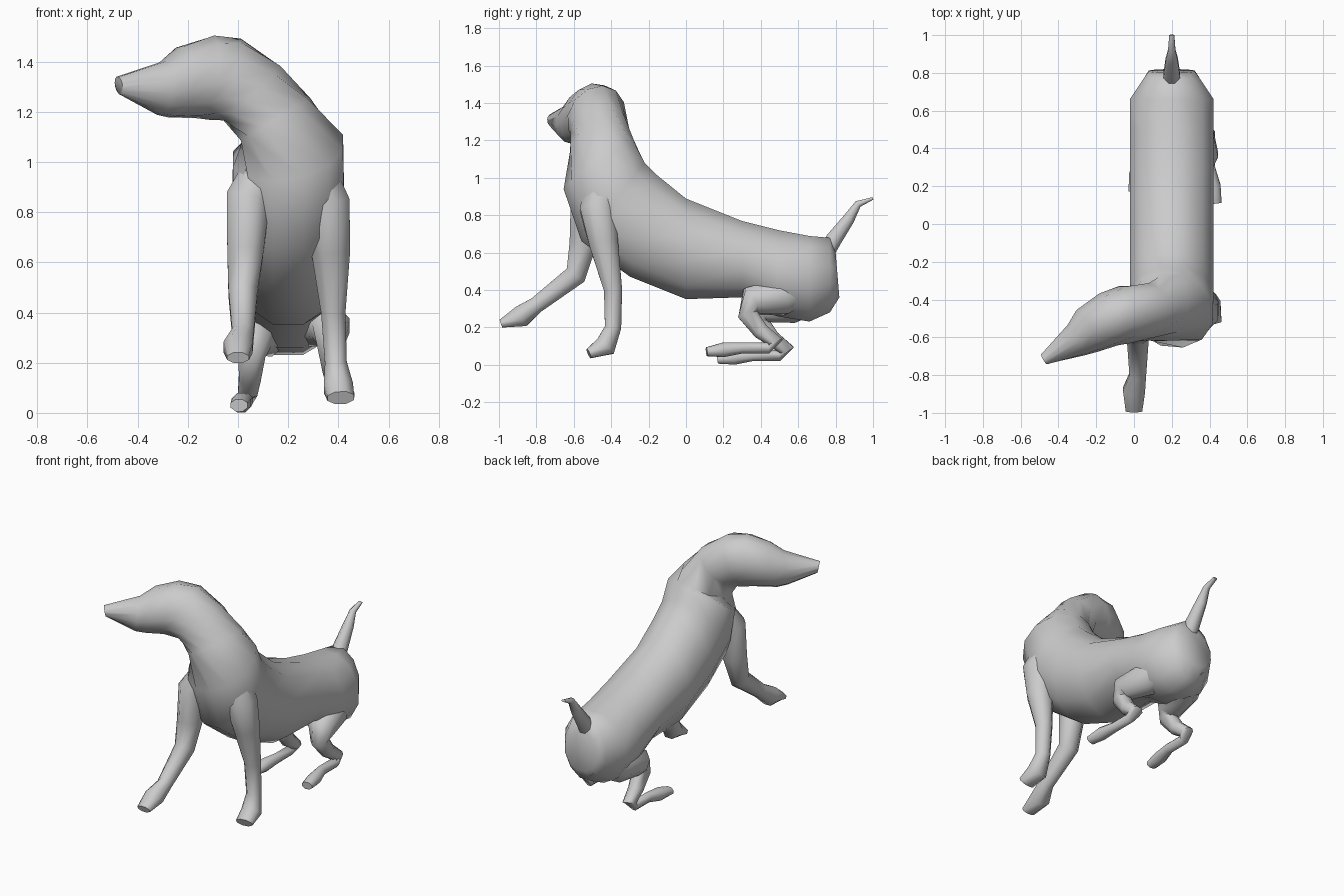
import bpy, bmesh, math
from mathutils import Vector

cube = bpy.data.objects.get("Cube")
if cube:
    bpy.data.objects.remove(cube)

coat = bpy.data.materials.new("coat_grey")
coat.use_nodes = True
coat.diffuse_color = (0.6, 0.6, 0.6, 1)
coat.node_tree.nodes["Principled BSDF"].inputs["Base Color"].default_value = coat.diffuse_color

BODY_X = 0.2
BODY_HALF_WIDTH = 0.23


def loft(name, rings, sides):
    """Skin a closed tube through rings of (centre, side vector, up vector)."""
    bm = bmesh.new()
    loops = []
    for centre, side, up in rings:
        angles = [2 * math.pi * (i + 0.5) / sides for i in range(sides)]
        loops.append([bm.verts.new(centre + side * math.cos(a) + up * math.sin(a)) for a in angles])
    for lower, upper in zip(loops, loops[1:]):
        for i in range(sides):
            j = (i + 1) % sides
            bm.faces.new((lower[i], lower[j], upper[j], upper[i]))
    bm.faces.new(loops[0])
    bm.faces.new(loops[-1])
    bmesh.ops.recalc_face_normals(bm, faces=bm.faces)

    mesh = bpy.data.meshes.new(name)
    bm.to_mesh(mesh)
    bm.free()
    mesh.materials.append(coat)
    obj = bpy.data.objects.new(name, mesh)
    bpy.context.collection.objects.link(obj)
    bpy.ops.object.select_all(action='DESELECT')
    obj.select_set(True)
    bpy.context.view_layer.objects.active = obj
    bpy.ops.object.shade_smooth_by_angle(angle=math.radians(70))
    return obj


def tangents(points):
    last = len(points) - 1
    return [(points[min(i + 1, last)] - points[max(i - 1, 0)]).normalized()
            for i in range(last + 1)]


def trunk(name, sections, sides=12):
    """Each section holds a back point, a belly point and a half width."""
    centres = [(top + low) / 2 for top, low, width in sections]
    rings = []
    for centre, tangent, (top, low, width) in zip(centres, tangents(centres), sections):
        up = top - centre
        rings.append((centre, tangent.cross(up).normalized() * width, up * 1.03))
    return loft(name, rings, sides)


def limb(name, joints, tip_flatness=0.5, sides=8):
    """Each joint holds x, y, z and a radius; the last ring is flattened."""
    centres = [Vector(joint[:3]) for joint in joints]
    rings = []
    for centre, tangent, joint in zip(centres, tangents(centres), joints):
        radius = joint[3] * 1.05
        depth = tangent.cross(Vector((1, 0, 0))).normalized()
        side = depth.cross(tangent).normalized()
        flat = tip_flatness if joint is joints[-1] else 1
        rings.append((centre, side * radius, depth * radius * flat))
    return loft(name, rings, sides)


def torso_section(back_y, back_z, belly_y, belly_z):
    """Constant girth that rounds off towards the rump."""
    taper = min(1, math.sqrt((0.86 - back_y) / 0.2))
    return (Vector((BODY_X, back_y, back_z)), Vector((BODY_X, belly_y, belly_z)),
            BODY_HALF_WIDTH * taper)


def neck_section(top, low):
    """Nearly round section, a little narrower than it is tall."""
    top, low = Vector(top), Vector(low)
    return top, low, (top - low).length * 0.44


# Rump, back and chest
torso = [torso_section(*outline) for outline in (
    (.8, .6, .82, .36),
    (.77, .68, .77, .28),
    (.66, .69, .66, .23),
    (.5, .72, .48, .26),
    (.3, .77, .3, .36),
    (0, .89, 0, .35),
    (-.16, 1.02, -.3, .47),
    (-.22, 1.08, -.56, .66),
    (-.26, 1.16, -.65, .93),
)]

# Neck turning to the side, skull and muzzle
neck_and_head = [neck_section(top, low) for top, low in (
    ((.23, -.3, 1.22), (.07, -.6, 1.12)),
    ((.15, -.37, 1.37), (-.04, -.56, 1.18)),
    ((0, -.41, 1.48), (-.1, -.55, 1.18)),
    ((-.11, -.47, 1.5), (-.16, -.54, 1.18)),
    ((-.23, -.54, 1.46), (-.26, -.59, 1.18)),
    ((-.3, -.6, 1.4), (-.31, -.63, 1.19)),
    ((-.48, -.72, 1.34), (-.47, -.71, 1.27)),
)]
trunk("body_and_head", torso + neck_and_head)

# Standing foreleg
limb("left_foreleg", [
    (.28, -.44, 1, .09),
    (.35, -.47, .83, .1),
    (.37, -.44, .65, .08),
    (.38, -.39, .4, .05),
    (.39, -.39, .2, .045),
    (.4, -.43, .1, .06),
    (.41, -.52, .06, .055),
])

# Outstretched foreleg
limb("right_foreleg", [
    (.12, -.46, 1, .08),
    (.04, -.53, .85, .09),
    (.03, -.55, .65, .075),
    (.02, -.59, .48, .06),
    (.02, -.8, .32, .045),
    (0, -.88, .26, .06),
    (0, -.99, .22, .045),
])


def hind_leg(name, spread, back, drop):
    """Crouching leg: thigh, knee, shank, hock and paw, set out from the spine."""
    path = [
        (.02, .66, .46, .12),
        (.12, .5, .36, .1),
        (.17, .35, .34, .08),
        (.17, .33, .27, .055),
        (.18, .4, .18, .045),
        (.19, .48, .12, .04),
        (.2, .44, .09, .03),
        (.2, .3, .09, .03),
        (.22, .2, .08, .04),
        (.23, .11, .07, .035),
    ]
    return limb(name, [(BODY_X + spread * out, y + back, z - drop, radius)
                       for out, y, z, radius in path], tip_flatness=0.7)


hind_leg("left_hind_leg", spread=1, back=0, drop=0)
hind_leg("right_hind_leg", spread=-0.85, back=0.06, drop=0.04)

# Raised tail
limb("tail", [
    (BODY_X, .71, .54, .05),
    (BODY_X, .79, .67, .045),
    (BODY_X, .87, .78, .033),
    (BODY_X, .92, .86, .02),
    (BODY_X, 1, .89, .014),
])
